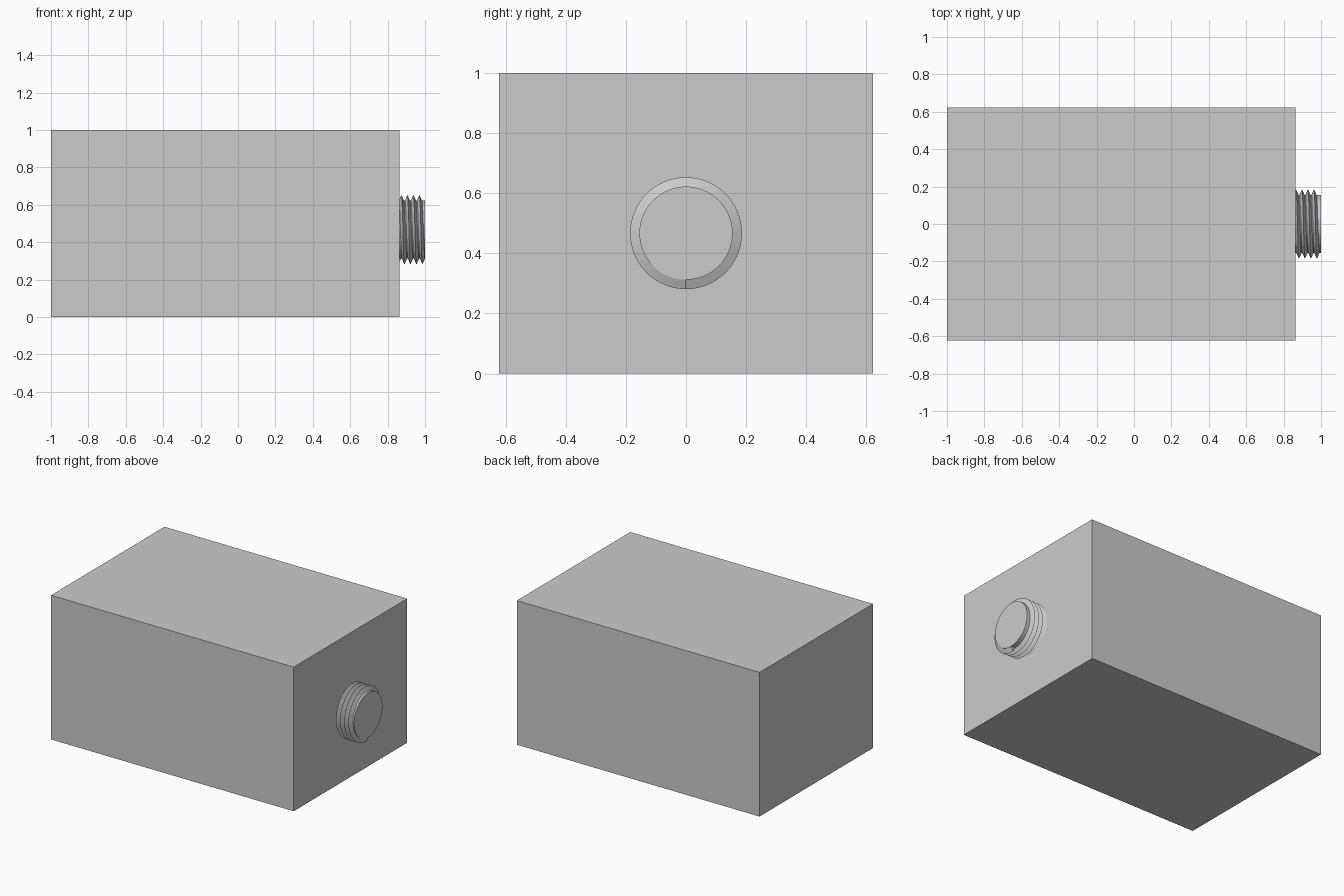
import bpy
import bmesh
from math import pi, sin, cos
from mathutils import Matrix

cube = bpy.data.objects.get("Cube")
if cube:
    bpy.data.objects.remove(cube)

grey = bpy.data.materials.new("light grey")
grey.use_nodes = True
colour = (0.6, 0.6, 0.6, 1)
grey.diffuse_color = colour
grey.node_tree.nodes["Principled BSDF"].inputs["Base Color"].default_value = colour

LEFT, WALL, TIP = -1.0, 0.863, 1.0   # block ends and stud tip along x
DEPTH, HEIGHT = 1.244, 1.0
AXIS_Z, CORE, CREST = 0.467, 0.155, 0.186
PITCH, TURNS, STEPS = 0.032, 4, 64


def finish(name, bm, smooth=False):
    bmesh.ops.recalc_face_normals(bm, faces=bm.faces)
    mesh = bpy.data.meshes.new(name)
    bm.to_mesh(mesh)
    bm.free()
    mesh.materials.append(grey)
    obj = bpy.data.objects.new(name, mesh)
    bpy.context.collection.objects.link(obj)
    if smooth:
        bpy.ops.object.select_all(action="DESELECT")
        obj.select_set(True)
        bpy.context.view_layer.objects.active = obj
        bpy.ops.object.shade_smooth_by_angle(angle=pi / 6)
    return obj


# Main block
bm = bmesh.new()
bmesh.ops.create_cube(bm, size=1)
bmesh.ops.scale(bm, vec=(WALL - LEFT, DEPTH, HEIGHT), verts=bm.verts)
bmesh.ops.translate(bm, vec=((WALL + LEFT) / 2, 0, HEIGHT / 2), verts=bm.verts)
finish("block", bm)

# Stud core
bm = bmesh.new()
place = Matrix.Translation(((WALL + TIP) / 2, 0, AXIS_Z)) @ Matrix.Rotation(pi / 2, 4, "Y")
bmesh.ops.create_cone(bm, cap_ends=True, segments=STEPS, radius1=CORE, radius2=CORE,
                      depth=TIP - WALL, matrix=place)
finish("stud_core", bm, smooth=True)

# Screw thread: a V-shaped section swept along a right-handed helix from the bottom
bm = bmesh.new()
section = [(-PITCH * 0.45, CORE - 0.002), (0, CREST), (PITCH * 0.45, CORE - 0.002)]
rings = []
for i in range(TURNS * STEPS + 1):
    turn = i / STEPS
    a = turn * 2 * pi
    x = WALL - 0.005 + turn * PITCH
    rings.append([bm.verts.new((x + dx, r * sin(a), AXIS_Z - r * cos(a)))
                  for dx, r in section])
for a, b in zip(rings, rings[1:]):
    for j in range(3):
        k = (j + 1) % 3
        bm.faces.new((a[j], a[k], b[k], b[j]))
bm.faces.new(rings[0])
bm.faces.new(rings[-1])
finish("stud_thread", bm, smooth=True)
